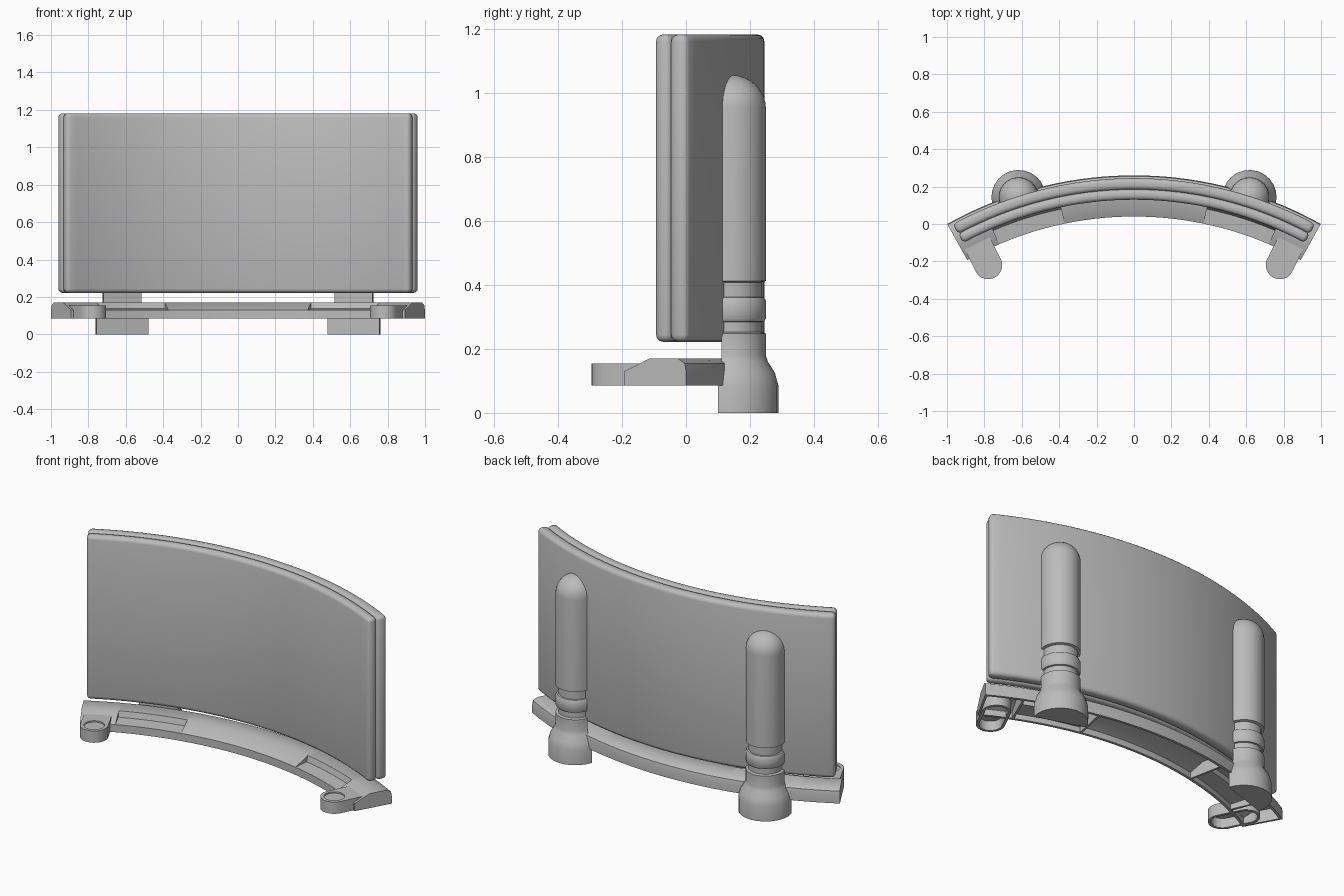
import bpy, bmesh, math
from mathutils import Vector

cube = bpy.data.objects.get("Cube")
if cube:
    bpy.data.objects.remove(cube, do_unlink=True)

grey = bpy.data.materials.new("plain_grey")
grey.use_nodes = True
grey.diffuse_color = (0.5, 0.5, 0.5, 1)
grey.node_tree.nodes["Principled BSDF"].inputs["Base Color"].default_value = (0.5, 0.5, 0.5, 1)

ARC_Y = -1.79      # centre of the shared arc
PANEL_ANGLE = 0.496
RAIL_ANGLE = 0.509


def polar(r, a, z):
    """Point at radius r and angle a (towards +x) around the arc centre."""
    return Vector((r * math.sin(a), ARC_Y + r * math.cos(a), z))


def loft(name, rings, bevel=0, smooth=35):
    """Skin closed rings of equal length and cap both ends."""
    bm = bmesh.new()
    loops = [[bm.verts.new(p) for p in ring] for ring in rings]
    n = len(loops[0])
    for a, b in zip(loops, loops[1:]):
        for i in range(n):
            j = (i + 1) % n
            bm.faces.new((a[i], a[j], b[j], b[i]))
    bm.faces.new(loops[0])
    bm.faces.new(loops[-1])
    bmesh.ops.recalc_face_normals(bm, faces=bm.faces)
    mesh = bpy.data.meshes.new(name)
    bm.to_mesh(mesh)
    bm.free()
    mesh.materials.append(grey)
    obj = bpy.data.objects.new(name, mesh)
    bpy.context.collection.objects.link(obj)
    bpy.ops.object.select_all(action="DESELECT")
    obj.select_set(True)
    bpy.context.view_layer.objects.active = obj
    if bevel:
        mod = obj.modifiers.new("Rounded edges", "BEVEL")
        mod.width, mod.segments, mod.limit_method = bevel, 3, "ANGLE"
        bpy.ops.object.modifier_apply(modifier=mod.name)
    bpy.ops.object.shade_smooth_by_angle(angle=math.radians(smooth))
    return obj


def sweep(name, section, a0, a1, steps, bevel=0):
    """Carry an (r, z) section along the arc."""
    angles = [a0 + (a1 - a0) * i / steps for i in range(steps + 1)]
    return loft(name, [[polar(r, a, z) for r, z in section] for a in angles], bevel)


# Curved panel in two padded layers
for name, r0, r1 in (("panel_front", 1.92, 1.976), ("panel_back", 1.974, 2.035)):
    box = [(r0, 0.222), (r1, 0.222), (r1, 1.182), (r0, 1.182)]
    sweep(name, box, -PANEL_ANGLE, PANEL_ANGLE, 32, bevel=0.022)

# Hollow rail sections, open underneath
front = [(1.83, 0.085), (1.83, 0.13)]
back = [(1.92, 0.17), (2.02, 0.17), (2.045, 0.155), (2.05, 0.13), (2.05, 0.085)]
inner_back = [(2.035, 0.085), (2.035, 0.135), (2.015, 0.155)]
solid = front + back
shell = solid + inner_back + [(1.925, 0.155), (1.845, 0.12), (1.845, 0.085)]
pocket = front + [(1.91, 0.137)] + back + inner_back + [
    (1.935, 0.155), (1.935, 0.122), (1.845, 0.115), (1.845, 0.085)]

sweep("rail_middle", shell, -0.205, 0.205, 14)


def mounting_lug(name, side):
    """Rounded tongue with a recessed disc on top and a hollow underside."""
    angle, radius, length, n = side * 0.461, 1.753, 0.13, 32
    centre = polar(radius, angle, 0)
    along = Vector((math.sin(angle), math.cos(angle), 0))
    across = Vector((along.y, -along.x, 0))

    def ring(r, z, stretch):
        points = []
        for i in range(n):
            t = 2 * math.pi * (i + 0.5) / n
            u = r * math.cos(t) + (stretch if math.cos(t) > 0 else 0)
            points.append(centre + along * u + across * r * math.sin(t) + Vector((0, 0, z)))
        return points

    loft(name, [ring(0.06, 0.14, length), ring(0.06, 0.085, length),
                ring(0.075, 0.085, length), ring(0.075, 0.154, length),
                ring(0.055, 0.154, 0), ring(0.055, 0.146, 0)])


def post(name, side):
    """Half-round post with its flat side against the panel."""
    profile = [(0.145, 0), (0.145, 0.085), (0.134, 0.125), (0.112, 0.16), (0.106, 0.18),
               (0.106, 0.248), (0.092, 0.252), (0.092, 0.284), (0.1, 0.286), (0.106, 0.295),
               (0.106, 0.35), (0.1, 0.36), (0.092, 0.362), (0.092, 0.408), (0.106, 0.412)]
    for i in range(8):
        t = math.pi / 2 * i / 8
        profile.append((0.106 * math.cos(t), 0.95 + 0.105 * math.sin(t)))
    profile.append((0.003, 1.055))
    angle = side * 0.309
    centre = polar(2.03, angle, 0)
    out = Vector((math.sin(angle), math.cos(angle), 0))
    across = Vector((out.y, -out.x, 0))
    rings = []
    for r, z in profile:
        arc = [math.pi * i / 12 for i in range(13)]
        rings.append([centre + across * r * math.cos(t) + out * r * math.sin(t)
                      + Vector((0, 0, z)) for t in arc])
    loft(name, rings)


# Mirrored parts
for side, label in ((1, "left"), (-1, "right")):
    sweep("rail_pocket_" + label, pocket, side * 0.205, side * 0.405, 7)
    sweep("rail_end_" + label, shell, side * 0.405, side * RAIL_ANGLE, 4)
    for part, a in (("inner_bulkhead", 0.199), ("outer_bulkhead", 0.405), ("end_plate", 0.503)):
        sweep(part + "_" + label, solid, side * a, side * (a + 0.006), 1)
    mounting_lug("lug_" + label, side)
    post("post_" + label, side)
